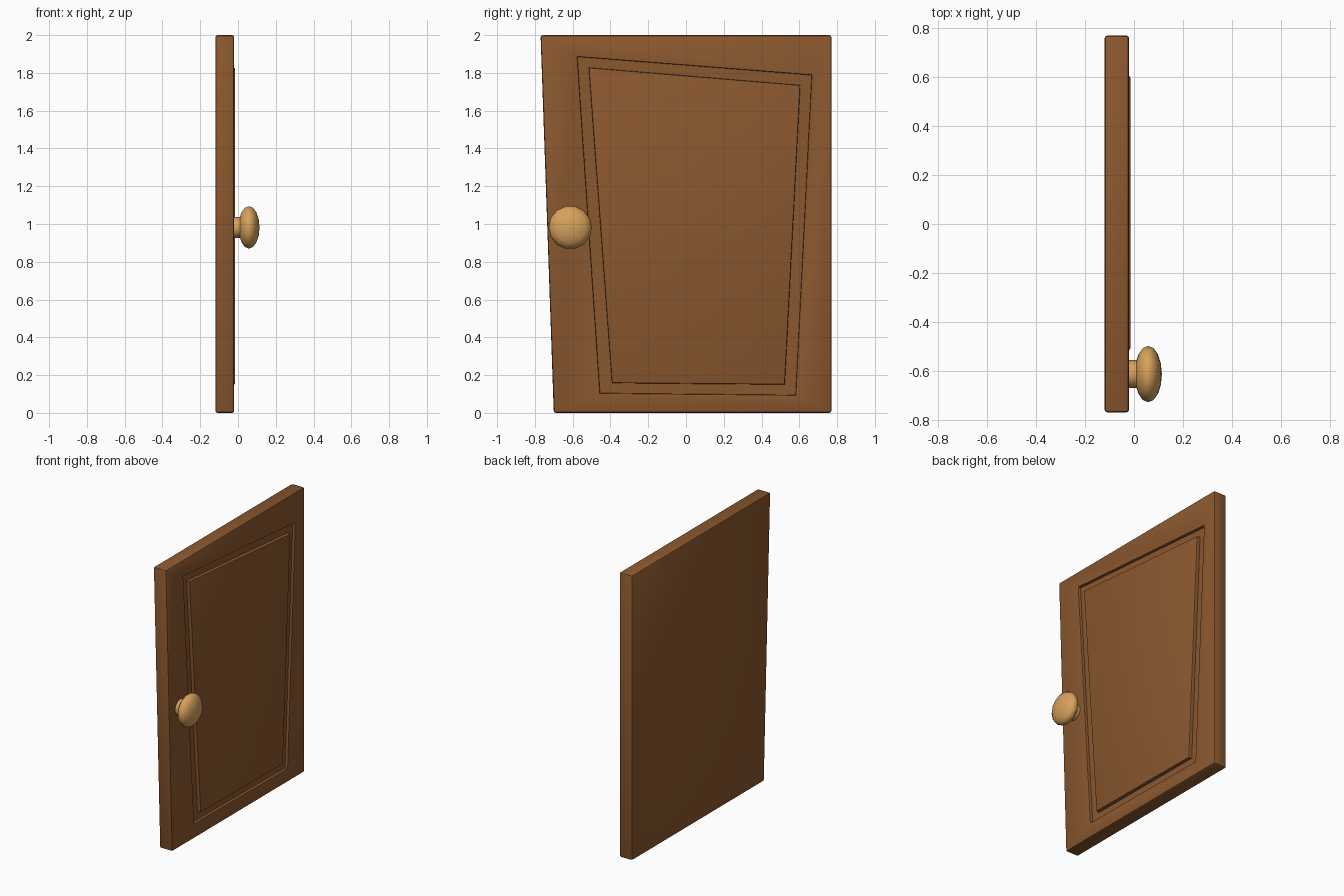
import bpy, bmesh, math
from mathutils import Matrix

if "Cube" in bpy.data.objects:
    bpy.data.objects.remove(bpy.data.objects["Cube"])


def material(name, rgb):
    m = bpy.data.materials.new(name)
    m.diffuse_color = (*rgb, 1)
    m.use_nodes = True
    m.node_tree.nodes["Principled BSDF"].inputs["Base Color"].default_value = m.diffuse_color
    return m


wood = material("brown wood", (0.26, 0.098, 0.028))
brass = material("pale brass", (0.68, 0.36, 0.105))


def finish(bm, name, mat, angle=30):
    bmesh.ops.recalc_face_normals(bm, faces=bm.faces)
    me = bpy.data.meshes.new(name)
    bm.to_mesh(me)
    bm.free()
    me.materials.append(mat)
    ob = bpy.data.objects.new(name, me)
    bpy.context.collection.objects.link(ob)
    bpy.ops.object.select_all(action='DESELECT')
    ob.select_set(True)
    bpy.context.view_layer.objects.active = ob
    bpy.ops.object.shade_smooth_by_angle(angle=math.radians(angle))
    return ob


# Door slab: crooked outline, recessed groove and raised panel on the +x side
outline = [(-0.77, 2.0), (0.77, 2.0), (0.77, 0.0), (-0.70, 0.0)]
groove = [(-0.575, 1.885), (0.665, 1.788), (0.58, 0.095), (-0.455, 0.105)]
panel = [(-0.515, 1.828), (0.605, 1.735), (0.523, 0.15), (-0.392, 0.158)]
layers = [(-0.12, outline), (-0.02, outline), (-0.02, groove),
          (-0.04, groove), (-0.04, panel), (-0.015, panel)]

bm = bmesh.new()
rings = [[bm.verts.new((x, y, z)) for y, z in pts] for x, pts in layers]
for a, b in zip(rings, rings[1:]):
    for i in range(4):
        j = (i + 1) % 4
        bm.faces.new((a[i], a[j], b[j], b[i]))
bm.faces.new(rings[0])
bm.faces.new(rings[-1])
bmesh.ops.recalc_face_normals(bm, faces=bm.faces)

# Rounded edges: wider on the slab, finer on the groove and panel
slab_verts = set(rings[0] + rings[1])
sharp = [e for e in bm.edges if e.calc_face_angle(0) > 0.5]
slab_edges = [e for e in sharp if all(v in slab_verts for v in e.verts)]
rim_rings = [set(rings[2]), set(rings[5])]
rim_edges = [e for e in sharp if any(all(v in r for v in e.verts) for r in rim_rings)]
bmesh.ops.bevel(bm, geom=rim_edges, offset=0.007, segments=2, profile=0.5,
                affect='EDGES', clamp_overlap=True)
slab_edges = [e for e in slab_edges if e.is_valid]
bmesh.ops.bevel(bm, geom=slab_edges, offset=0.012, segments=2, profile=0.5,
                affect='EDGES', clamp_overlap=True)
finish(bm, "door", wood)

# Knob: flattened ball on a short neck, both turned about the x axis
turn = Matrix.Rotation(math.pi / 2, 4, 'Y')
bm = bmesh.new()
bmesh.ops.create_uvsphere(bm, u_segments=14, v_segments=8, radius=1,
                          matrix=Matrix.Translation((0.058, -0.613, 0.982))
                          @ Matrix.Diagonal((0.056, 0.115, 0.115, 1)) @ turn)
finish(bm, "knob", brass, 50)

bm = bmesh.new()
bmesh.ops.create_cone(bm, cap_ends=True, segments=14, radius1=0.057, radius2=0.057,
                      depth=0.06,
                      matrix=Matrix.Translation((0.0, -0.613, 0.982)) @ turn)
finish(bm, "knob_neck", brass)
